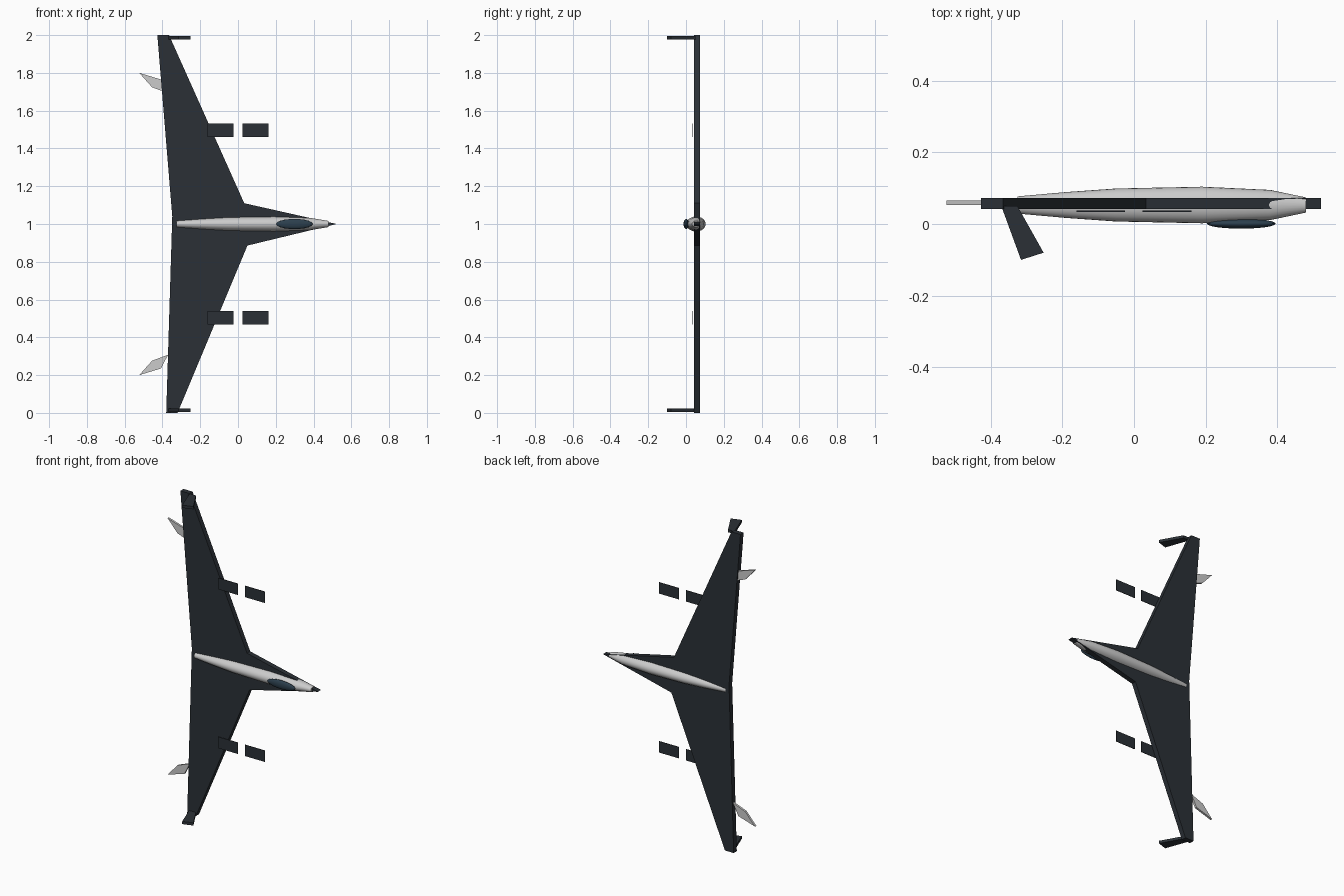
import bpy, bmesh, math
from mathutils import Matrix

if "Cube" in bpy.data.objects:
    bpy.data.objects.remove(bpy.data.objects["Cube"])


def material(name, rgb):
    m = bpy.data.materials.new(name)
    m.diffuse_color = (*rgb, 1)
    m.use_nodes = True
    m.node_tree.nodes["Principled BSDF"].inputs["Base Color"].default_value = m.diffuse_color
    return m


DARK = material("dark_composite", (0.024, 0.03, 0.037))
GLASS = material("blue_glass", (0.025, 0.05, 0.075))


def make(name, bm, mat=None, smooth=False):
    bmesh.ops.recalc_face_normals(bm, faces=bm.faces)
    me = bpy.data.meshes.new(name)
    bm.to_mesh(me)
    bm.free()
    ob = bpy.data.objects.new(name, me)
    bpy.context.collection.objects.link(ob)
    if mat:
        me.materials.append(mat)
    if smooth:
        bpy.ops.object.select_all(action='DESELECT')
        ob.select_set(True)
        bpy.context.view_layer.objects.active = ob
        bpy.ops.object.shade_smooth_by_angle(angle=math.radians(40))
    return ob


def prism(name, points, offset, mat=None):
    """Flat outline extruded along an offset vector."""
    bm = bmesh.new()
    face = bm.faces.new([bm.verts.new(p) for p in points])
    ext = bmesh.ops.extrude_face_region(bm, geom=[face], use_keep_orig=True)
    moved = [v for v in ext["geom"] if isinstance(v, bmesh.types.BMVert)]
    bmesh.ops.translate(bm, verts=moved, vec=offset)
    return make(name, bm, mat)


# Flying wing plate
wing = [(0.522, 1.0), (0.033, 1.11), (-0.365, 2.0), (-0.427, 2.0),
        (-0.348, 1.04), (-0.38, 0.0), (-0.32, 0.0), (0.05, 0.886)]
prism("wing", [(x, 0.042, z) for x, z in wing], (0, 0.031, 0), DARK)

# Fuselage: lofted oval rings
SIDES = 24
bm = bmesh.new()
rings = []
for x, r in [(-0.325, 0.024), (-0.19, 0.036), (-0.05, 0.046), (0.19, 0.051),
             (0.38, 0.042), (0.48, 0.021)]:
    rings.append([bm.verts.new((x, 0.053 + r * math.cos(a), 1 + 0.78 * r * math.sin(a)))
                  for a in (2 * math.pi * i / SIDES for i in range(SIDES))])
for a, b in zip(rings, rings[1:]):
    for i in range(SIDES):
        j = (i + 1) % SIDES
        bm.faces.new((a[i], a[j], b[j], b[i]))
bm.faces.new(rings[0])
bm.faces.new(rings[-1])
make("fuselage", bm, None, True)

# Canopy
bm = bmesh.new()
bmesh.ops.create_uvsphere(bm, u_segments=24, v_segments=12, radius=1,
                          matrix=Matrix.Translation((0.299, 0.001, 1)) @
                          Matrix.Diagonal((0.096, 0.014, 0.027, 1)))
make("canopy", bm, GLASS, True)

# Paired parts on both wings, mirrored about z = 1
for side, s in (("upper", 1), ("lower", -1)):
    # Swept winglet
    winglet = [(-0.37, 0.05), (-0.325, 0.05), (-0.252, -0.08), (-0.315, -0.1)]
    prism(side + "_winglet", [(x, y, 1 + s * 0.978) for x, y in winglet],
          (0, 0, s * 0.017), DARK)
    # Tail fin behind the trailing edge
    fin = [(-0.523, 0.8), (-0.455, 0.724), (-0.37, 0.692), (-0.408, 0.765)]
    prism(side + "_tail_fin", [(x, 0.053, 1 + s * z) for x, z in fin], (0, 0.013, 0))
    # Thin rectangular panels
    for label, x0, x1 in (("front", 0.024, 0.161), ("rear", -0.161, -0.025)):
        z0, z1 = 1 + s * 0.4605, 1 + s * 0.531
        prism(f"{side}_{label}_panel",
              [(x0, 0.034, z0), (x1, 0.034, z0), (x1, 0.034, z1), (x0, 0.034, z1)],
              (0, 0.003, 0), DARK)
